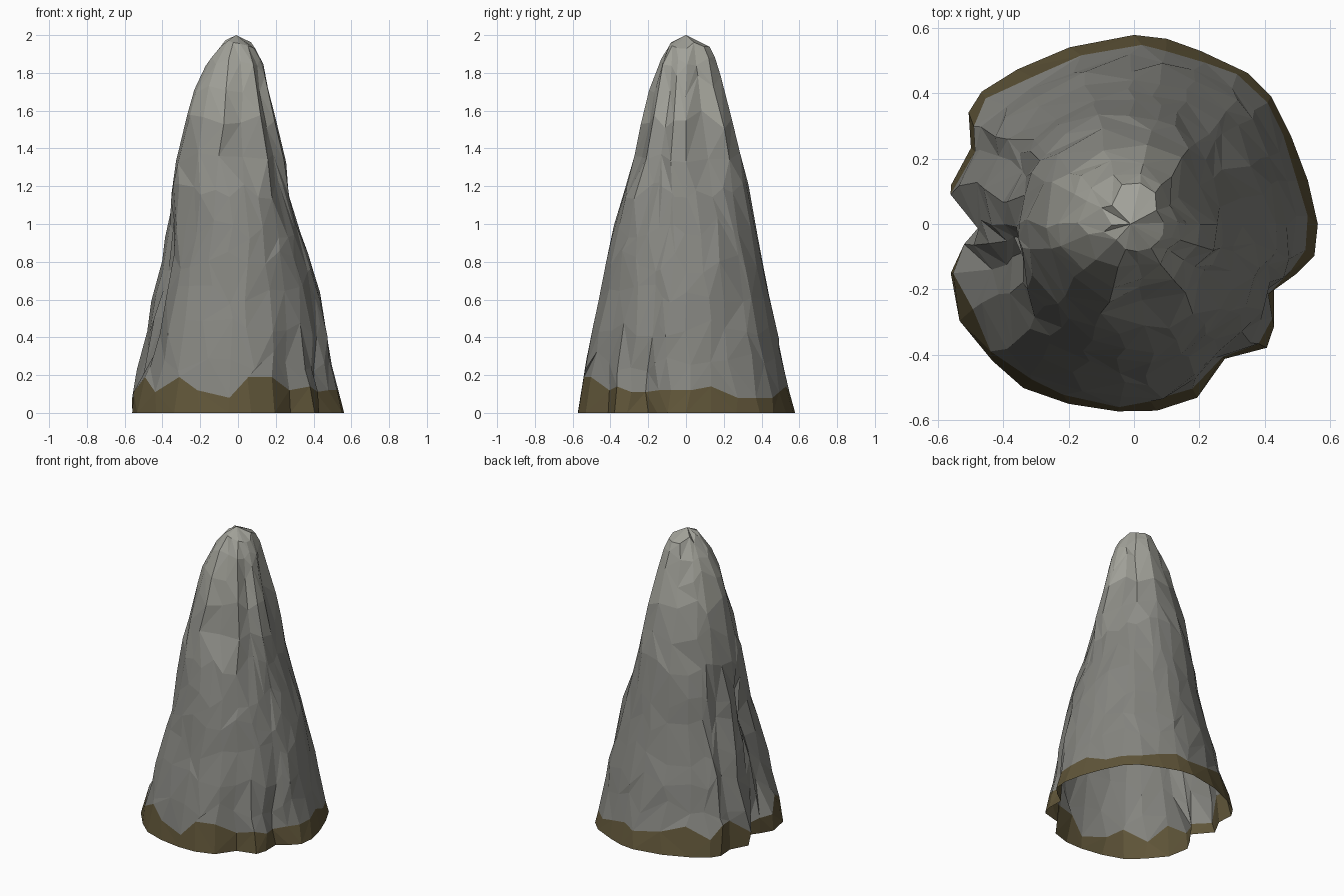
import bpy, bmesh, random
from math import radians, sin, cos

if "Cube" in bpy.data.objects:
    bpy.data.objects.remove(bpy.data.objects["Cube"])
random.seed(7)

# Base outline: angle in degrees, radius
OUTLINE = [(0, .562), (14, .548), (29, .55), (43, .573), (53, .578), (69, .567), (80, .575),
           (90, .578), (110, .575), (127, .592), (139, .617), (146, .61), (155, .55), (168, .572),
           (180, .46), (188, .52), (195, .58), (209, .61), (224, .602), (236, .605), (250, .585),
           (265, .575), (277, .575), (290, .565), (304, .497), (317, .555), (324, .53), (335, .472),
           (343, .52), (350, .56)]
N = len(OUTLINE)

# Side profiles: height, radius
RIGHT = [(0, .56), (.2, .51), (.5, .46), (.85, .375), (1.08, .275), (1.4, .25), (1.6, .18), (1.85, .135), (1.95, .08), (2, .03)]
LEFT = [(0, .565), (.14, .56), (.55, .48), (.7, .43), (.9, .39), (1.4, .32), (1.6, .26), (1.78, .21), (1.87, .15), (1.97, .07), (2, .03)]
FRONT = [(0, .58), (.2, .545), (.5, .48), (1, .38), (1.4, .275), (1.75, .195), (1.9, .13), (2, .05)]
BACK = [(0, .578), (.25, .51), (.4, .49), (.7, .42), (1, .375), (1.4, .29), (1.7, .215), (1.9, .15), (1.97, .11), (2, .06)]

# Gullies: start angle, start z, end angle, end z, half width, depth
GULLIES = [(204, .12, 190, 1.1, 19, .085), (155, .2, 158, 1.2, 9, .03), (140, .15, 136, .9, 9, .02),
           (277, 1.15, 272, 1.96, 18, .05), (322, 1.1, 318, 1.92, 18, .05), (28, 1.1, 28, 1.92, 16, .045),
           (225, 1.4, 236, 1.9, 14, .03), (110, 1.3, 110, 1.9, 14, .02)]
HEIGHTS = [0, .14, .28, .45, .62, .8, .98, 1.17, 1.37, 1.56, 1.73, 1.86, 1.95]


def sample(profile, z):
    for (z0, r0), (z1, r1) in zip(profile, profile[1:]):
        if z <= z1:
            return r0 + (r1 - r0) * (z - z0) / (z1 - z0)
    return profile[-1][1]


def smooth_radius(a, z):
    c, s = cos(radians(a)), sin(radians(a))
    return c * c * sample(RIGHT if c > 0 else LEFT, z) + s * s * sample(BACK if s > 0 else FRONT, z)


def radius(a, base, z):
    fade = max(0, 1 - z / .75)
    r = smooth_radius(a, z) * (1 + (base / smooth_radius(a, 0) - 1) * fade)
    for a0, z0, a1, z1, width, depth in GULLIES:
        t = (z - z0) / (z1 - z0)
        if 0 < t < 1:
            d = abs(a - (a0 + (a1 - a0) * t))
            r -= depth * max(0, 1 - d / width) * min(1, 5 * t, 5 * (1 - t))
    return r


def material(name, color):
    m = bpy.data.materials.new(name)
    m.diffuse_color = (*color, 1)
    m.use_nodes = True
    m.node_tree.nodes["Principled BSDF"].inputs["Base Color"].default_value = m.diffuse_color
    return m


# Rock spire: open shell of irregular rings, thinning to fewer columns near the tip
bm = bmesh.new()
rings = []
for k, h in enumerate(HEIGHTS):
    ring = []
    for i, (a, base) in enumerate(OUTLINE):
        if k >= 8 and i % 2:
            ring.append(ring[-1])
            continue
        z = h
        if k == 1:
            z += random.choice((-.06, -.03, -.02, .0, .05))
        elif k:
            z += random.uniform(-.06, .06) * (.4 if k > 10 else 1)
        aa = a + (random.uniform(-3, 3) if k else 0)
        r = radius(aa, base, z) * (1 + (random.uniform(-.015, .02) if k > 1 else 0))
        ring.append(bm.verts.new((r * cos(radians(aa)), r * sin(radians(aa)), z)))
    rings.append(ring)
tip = bm.verts.new((-.01, 0, 2))


def face(verts, mat):
    if len(set(verts)) == len(verts):
        bm.faces.new(verts).material_index = mat


# Brown soil edge at the foot, grey body, paler weathered tip
for k in range(len(rings) - 1):
    for i in range(N):
        j = (i + 1) % N
        a, b, c, d = rings[k][i], rings[k][j], rings[k + 1][j], rings[k + 1][i]
        mat = 1 if k == 0 else 3 if k >= 9 else 2 if k >= 7 else 0
        if random.random() < .5:
            tris = ((a, b, c), (a, c, d))
        else:
            tris = ((a, b, d), (b, c, d))
        for t in tris:
            face(t, mat)
for i in range(N):
    face((rings[-1][i], rings[-1][(i + 1) % N], tip), 3)

mesh = bpy.data.meshes.new("rock_spire")
bm.to_mesh(mesh)
bm.free()
for name, color in (("stone", (.235, .235, .215)), ("soil_edge", (.115, .09, .04)),
                    ("light_stone", (.27, .27, .245)), ("pale_stone", (.36, .36, .32))):
    mesh.materials.append(material(name, color))
spire = bpy.data.objects.new("rock_spire", mesh)
bpy.context.collection.objects.link(spire)
